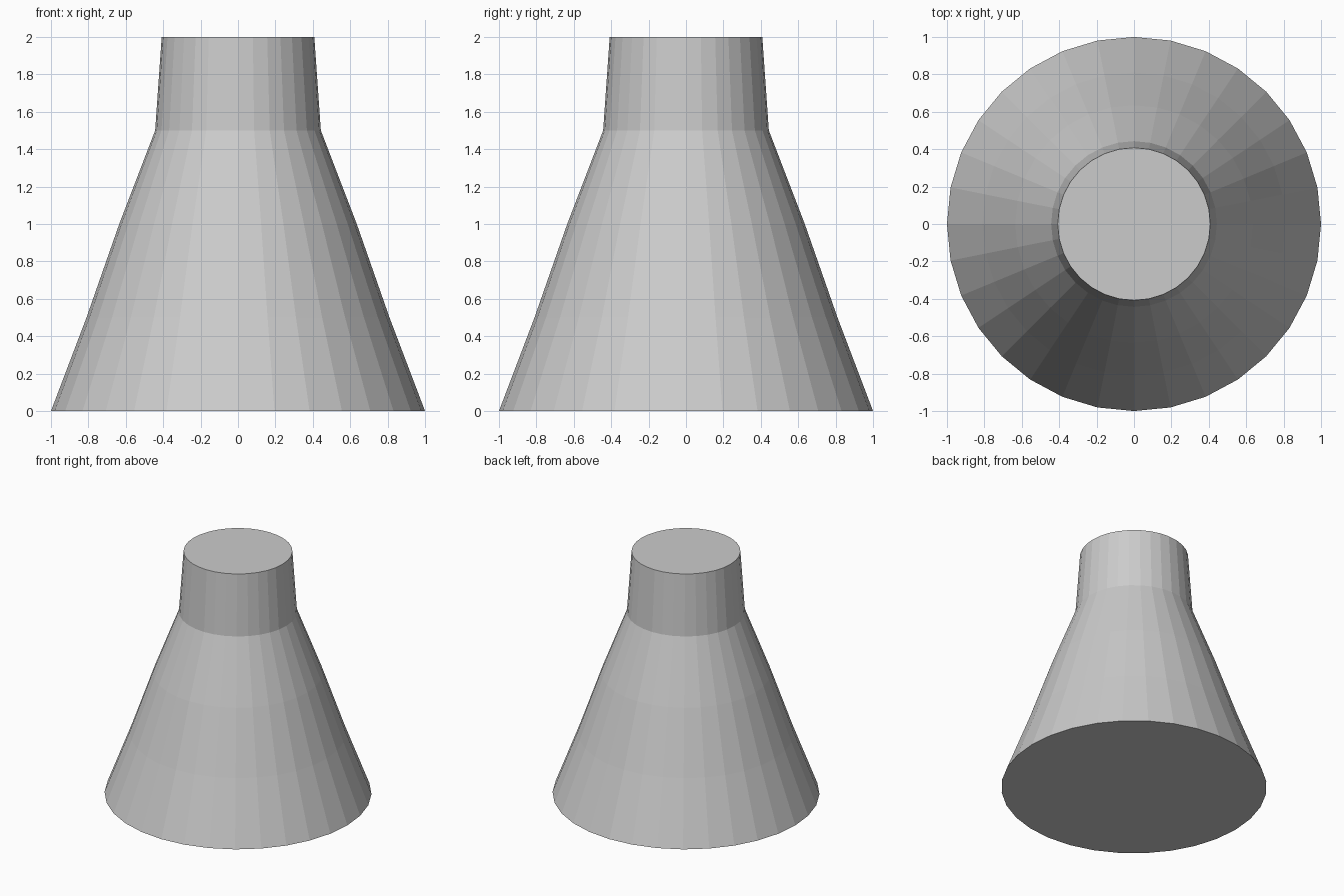
import bpy, bmesh
from math import cos, sin, tau

if "Cube" in bpy.data.objects:
    bpy.data.objects.remove(bpy.data.objects["Cube"])

SIDES = 32
# (radius, height) from the wide base to the narrow neck
PROFILE = [(1.0, 0.0), (0.81, 0.5), (0.635, 1.0), (0.443, 1.5), (0.408, 2.0)]


def lathe(name, profile, sides):
    """Closed, flat-faced solid of revolution around z."""
    bm = bmesh.new()
    rings = [[bm.verts.new((r * cos(tau * i / sides), r * sin(tau * i / sides), z))
              for i in range(sides)] for r, z in profile]
    for low, high in zip(rings, rings[1:]):
        for i in range(sides):
            j = (i + 1) % sides
            bm.faces.new((low[i], low[j], high[j], high[i]))
    # bottom and top caps
    bm.faces.new(rings[0][::-1])
    bm.faces.new(rings[-1])
    mesh = bpy.data.meshes.new(name)
    bm.to_mesh(mesh)
    bm.free()
    obj = bpy.data.objects.new(name, mesh)
    bpy.context.collection.objects.link(obj)
    return obj


# tapered body with straight neck
lathe("flask_body", PROFILE, SIDES)
